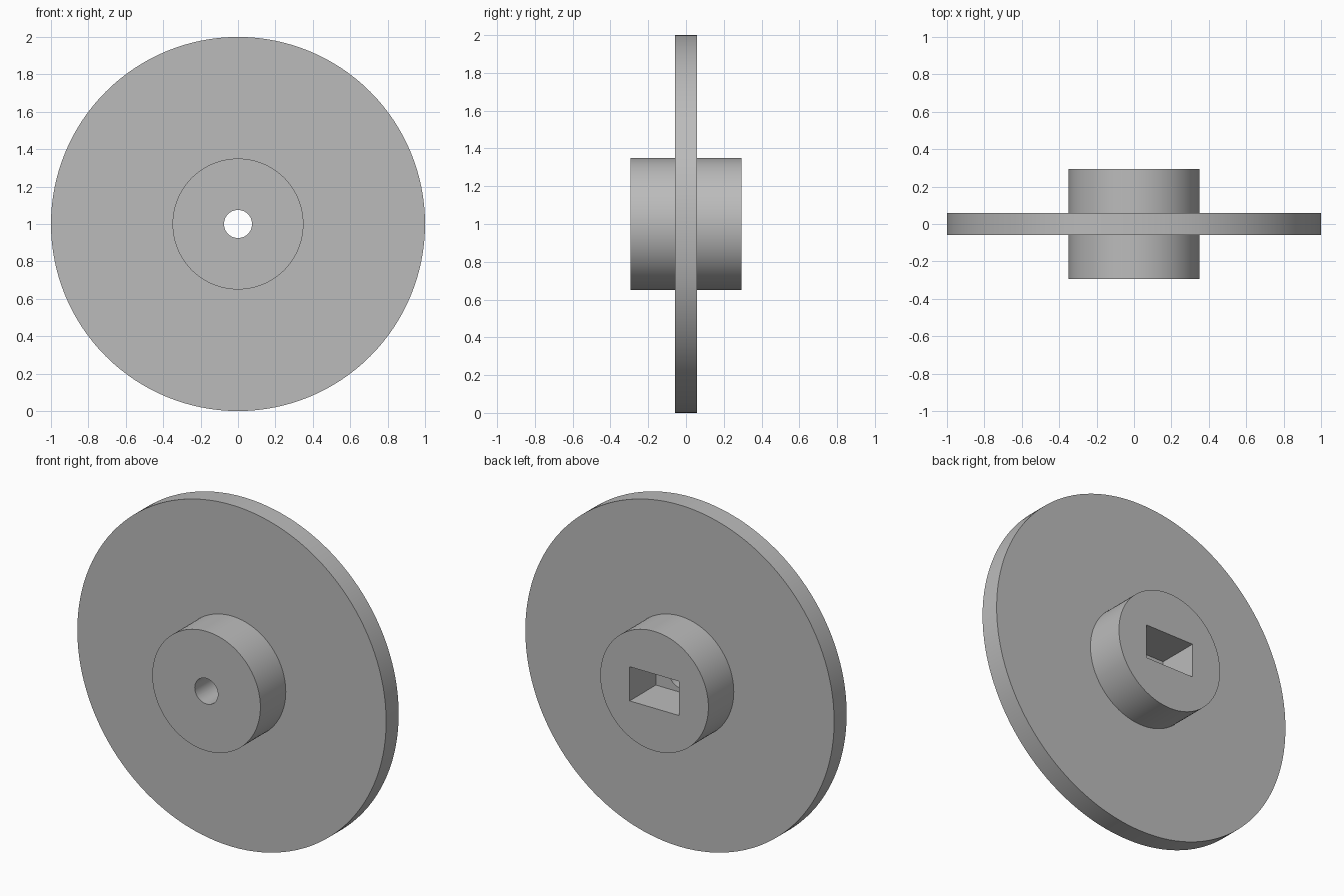
import bpy
import math

cube = bpy.data.objects.get("Cube")
if cube:
    bpy.data.objects.remove(cube, do_unlink=True)

DISC_HALF, HUB_HALF, POCKET_FLOOR = 0.058, 0.293, 0.05

grey = bpy.data.materials.new("plain_grey")
grey.use_nodes = True
colour = (0.5, 0.5, 0.5, 1)
grey.diffuse_color = colour
grey.node_tree.nodes["Principled BSDF"].inputs["Base Color"].default_value = colour


def cylinder(name, radius, half, sides):
    """Cylinder along y, centred on the wheel axis."""
    bpy.ops.mesh.primitive_cylinder_add(
        vertices=sides, radius=radius, depth=2 * half,
        location=(0, 0, 1), rotation=(math.pi / 2, 0, 0))
    obj = bpy.context.object
    obj.name = name
    obj.data.materials.append(grey)
    return obj


def boolean(target, tool, operation):
    """Apply a boolean and remove the tool object."""
    mod = target.modifiers.new(operation.lower(), "BOOLEAN")
    mod.operation, mod.object, mod.solver = operation, tool, "EXACT"
    bpy.context.view_layer.objects.active = target
    bpy.ops.object.modifier_apply(modifier=mod.name)
    bpy.data.objects.remove(tool, do_unlink=True)


# Wide thin disc joined with the hub that stands out on both sides
wheel = cylinder("wheel_with_hub", 1, DISC_HALF, 128)
boolean(wheel, cylinder("hub", 0.35, HUB_HALF, 96), "UNION")

# Round axle hole right through
boolean(wheel, cylinder("axle_hole", 0.075, 0.5, 48), "DIFFERENCE")

# Rectangular pocket in the back of the hub
bpy.ops.mesh.primitive_cube_add(size=1, location=(0, POCKET_FLOOR + 0.25, 1))
pocket = bpy.context.object
pocket.name = "pocket"
pocket.scale = (0.32, 0.5, 0.2)
pocket.data.materials.append(grey)
boolean(wheel, pocket, "DIFFERENCE")

# Smooth round sides, sharp rims
bpy.ops.object.select_all(action="DESELECT")
wheel.select_set(True)
bpy.context.view_layer.objects.active = wheel
bpy.ops.object.shade_smooth_by_angle(angle=math.radians(30))
